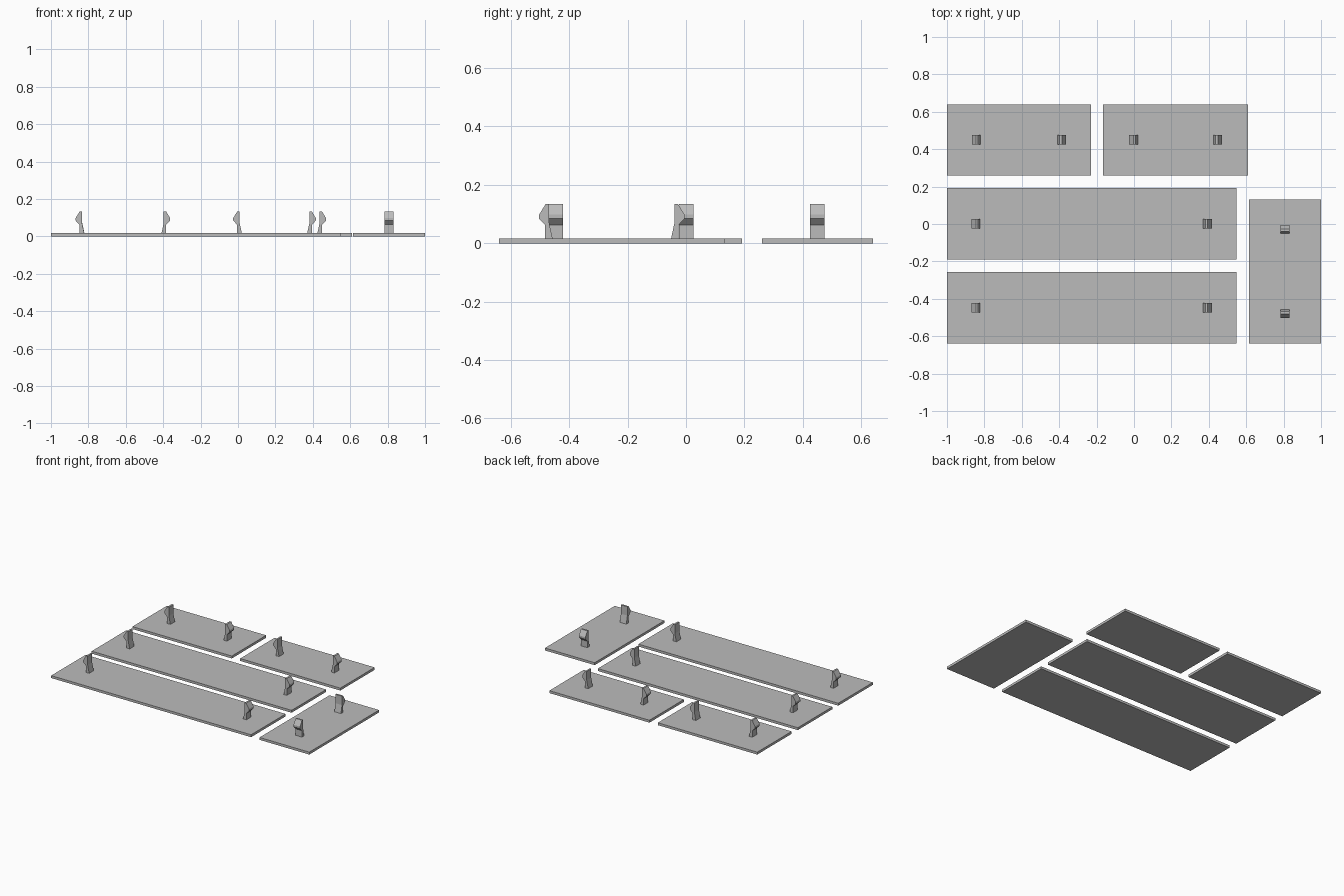
import bpy, bmesh, math
from mathutils import Matrix

if "Cube" in bpy.data.objects:
    bpy.data.objects.remove(bpy.data.objects["Cube"])

grey = bpy.data.materials.new("plain_grey")
grey.diffuse_color = (0.5, 0.5, 0.5, 1)
grey.use_nodes = True
grey.node_tree.nodes["Principled BSDF"].inputs["Base Color"].default_value = grey.diffuse_color

THICK = 0.017     # panel thickness
CLIP_W = 0.05     # clip width

# Clip side profile (distance inward from hook tip, height)
PROFILE = [(0.021, 0.012), (0.021, 0.062), (0.0, 0.084), (0.0, 0.098),
           (0.022, 0.134), (0.034, 0.134), (0.034, 0.072), (0.047, 0.012)]


def finish(bm, name):
    bmesh.ops.recalc_face_normals(bm, faces=bm.faces)
    mesh = bpy.data.meshes.new(name)
    bm.to_mesh(mesh)
    bm.free()
    mesh.materials.append(grey)
    obj = bpy.data.objects.new(name, mesh)
    bpy.context.collection.objects.link(obj)


def panel(name, x0, x1, y0, y1):
    bm = bmesh.new()
    bmesh.ops.create_cube(bm, size=1)
    for v in bm.verts:
        v.co.x = x0 if v.co.x < 0 else x1
        v.co.y = y0 if v.co.y < 0 else y1
        v.co.z = 0 if v.co.z < 0 else THICK
    finish(bm, name)


def clip(name, x, y, angle):
    # Extruded profile, hook pointing to -x before rotation
    bm = bmesh.new()
    face = bm.faces.new([bm.verts.new((d, -CLIP_W / 2, z)) for d, z in PROFILE])
    ext = bmesh.ops.extrude_face_region(bm, geom=[face])
    new = [e for e in ext["geom"] if isinstance(e, bmesh.types.BMVert)]
    bmesh.ops.translate(bm, verts=new, vec=(0, CLIP_W, 0))
    bm.transform(Matrix.Translation((x, y, 0)) @ Matrix.Rotation(angle, 4, "Z"))
    finish(bm, name)


# name, x range, y range, hook tip distance from centre, clips along y
PANELS = [
    ("back_left", -1.0, -0.23, 0.26, 0.64, 0.252, False),
    ("back_right", -0.165, 0.61, 0.26, 0.64, 0.248, False),
    ("middle_long", -1.0, 0.548, -0.19, 0.192, 0.642, False),
    ("front_long", -1.0, 0.548, -0.638, -0.256, 0.642, False),
    ("right_side", 0.615, 1.0, -0.64, 0.132, 0.249, True),
]

for name, x0, x1, y0, y1, reach, along_y in PANELS:
    panel(name + "_panel", x0, x1, y0, y1)
    cx, cy = (x0 + x1) / 2, (y0 + y1) / 2
    for side, s in (("a", -1), ("b", 1)):
        if along_y:
            clip(f"{name}_clip_{side}", cx, cy + s * reach, -s * math.pi / 2)
        else:
            clip(f"{name}_clip_{side}", cx + s * reach, cy, 0 if s < 0 else math.pi)
